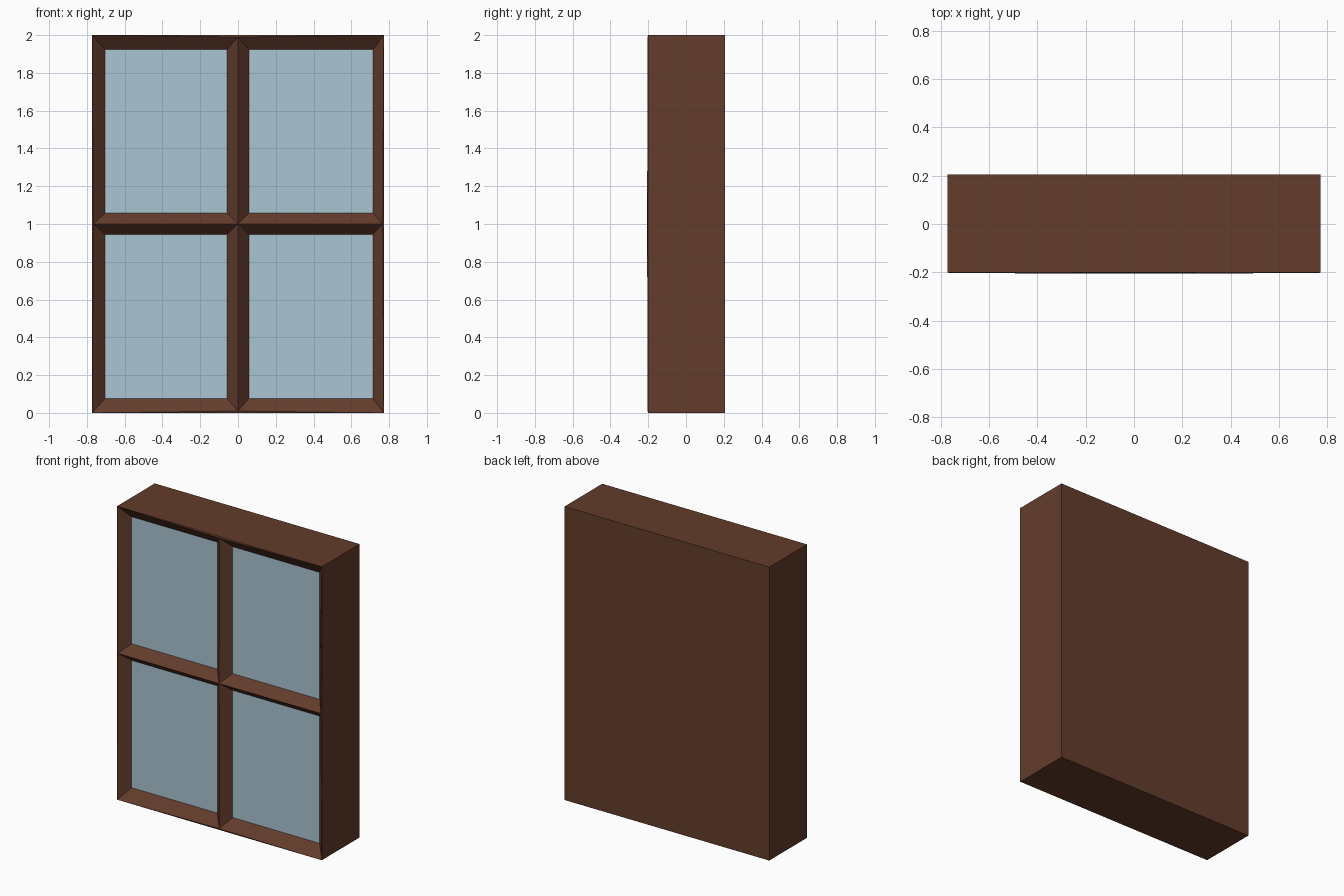
import bpy, bmesh

if "Cube" in bpy.data.objects:
    bpy.data.objects.remove(bpy.data.objects["Cube"])

W, D, H = 0.772, 0.206, 2.0
FRONT, GLASS_Y = -0.2, -0.14


def material(name, rgb):
    m = bpy.data.materials.new(name)
    m.diffuse_color = (*rgb, 1)
    m.use_nodes = True
    m.node_tree.nodes["Principled BSDF"].inputs["Base Color"].default_value = m.diffuse_color
    return m


def make_object(name, bm, mat):
    bmesh.ops.remove_doubles(bm, verts=bm.verts, dist=1e-5)
    bmesh.ops.recalc_face_normals(bm, faces=bm.faces)
    mesh = bpy.data.meshes.new(name)
    bm.to_mesh(mesh)
    bm.free()
    mesh.materials.append(mat)
    ob = bpy.data.objects.new(name, mesh)
    bpy.context.collection.objects.link(ob)
    return ob


def face(bm, pts):
    return bm.faces.new([bm.verts.new(p) for p in pts])


wood = material("dark_wood", (0.125, 0.046, 0.025))
blue = material("pale_glass", (0.40, 0.56, 0.65))

# Ridge grid on the front: corners furthest back, crossing point furthest forward
ridge = {}
for i in (-1, 0, 1):
    for k in (-1, 0, 1):
        x = i * (W - (0.006 if k == 0 else 0))
        z = 1 + k * (1 - (0.01 if i == 0 else 0))
        ridge[i, k] = (x, FRONT - 0.003 * ((i == 0) + (k == 0)), z)

# Casing: solid box with its front opened up
frame = bmesh.new()
bmesh.ops.create_cube(frame, size=1)
for v in frame.verts:
    v.co = (v.co.x * 2 * W, D if v.co.y > 0 else FRONT, v.co.z * H + 1)
front = min(frame.faces, key=lambda f: f.calc_center_median().y)
bmesh.ops.delete(frame, geom=[front], context='FACES_ONLY')

# Slim rim slivers between the casing edge and the ridges
for s in (-1, 1):
    face(frame, [ridge[s, -1], ridge[s, 0], ridge[s, 1]])
    face(frame, [ridge[-1, s], ridge[0, s], ridge[1, s]])

# Four recessed panes with sloping, mitred surrounds
spans_x = ((-0.704, -0.058), (0.058, 0.714))
spans_z = ((0.077, 0.944), (1.058, 1.923))
panes = bmesh.new()
for i, (x0, x1) in enumerate(spans_x):
    for k, (z0, z1) in enumerate(spans_z):
        outer = [ridge[i - 1, k - 1], ridge[i, k - 1], ridge[i, k], ridge[i - 1, k]]
        inner = [(x0, GLASS_Y, z0), (x1, GLASS_Y, z0), (x1, GLASS_Y, z1), (x0, GLASS_Y, z1)]
        for a in range(4):
            b = (a + 1) % 4
            face(frame, [outer[a], outer[b], inner[b], inner[a]])
        face(panes, inner)

make_object("window_frame", frame, wood)
glass = make_object("window_panes", panes, blue)
# Panes face the front
for p in glass.data.polygons:
    if p.normal.y > 0:
        p.flip()
